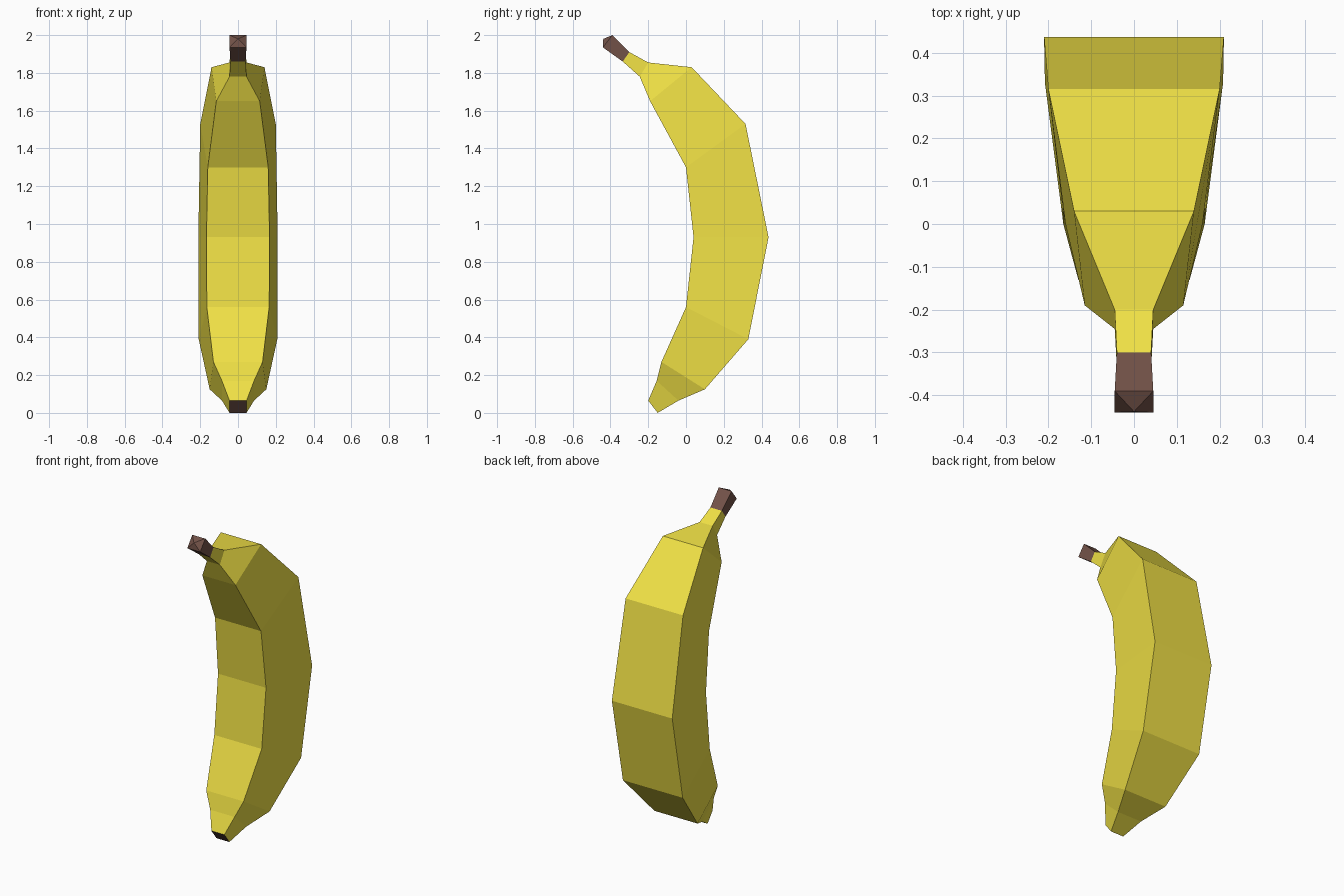
import bpy

if "Cube" in bpy.data.objects:
    bpy.data.objects.remove(bpy.data.objects["Cube"])

# Each ring: inner (y, z, half width), outer (y, z, half width); top to bottom
stem_rings = [
    ((-0.44, 1.935, 0.045), (-0.39, 2.0, 0.045)),
    ((-0.335, 1.86, 0.04), (-0.30, 1.91, 0.04)),
]
body_rings = [
    stem_rings[-1],
    ((-0.245, 1.78, 0.045), (-0.20, 1.855, 0.045)),
    ((-0.19, 1.65, 0.115), (0.03, 1.83, 0.14)),
    ((0.0, 1.30, 0.16), (0.315, 1.53, 0.20)),
    ((0.04, 0.93, 0.167), (0.437, 0.93, 0.21)),
    ((0.0, 0.56, 0.165), (0.33, 0.39, 0.208)),
    ((-0.13, 0.27, 0.13), (0.10, 0.125, 0.15)),
    ((-0.155, 0.17, 0.085), (-0.04, 0.065, 0.085)),
    ((-0.20, 0.065, 0.045), (-0.15, 0.0, 0.045)),
]


def material(name, color):
    mat = bpy.data.materials.new(name)
    mat.diffuse_color = color
    mat.use_nodes = True
    mat.node_tree.nodes["Principled BSDF"].inputs["Base Color"].default_value = mat.diffuse_color
    return mat


def loft(name, rings, mat, apex=None, cap_end=False):
    """Four-sided tube through the rings, with optional pointed top and flat end."""
    verts, faces = [], []
    for (yi, zi, wi), (yo, zo, wo) in rings:
        verts += [(-wi, yi, zi), (wi, yi, zi), (wo, yo, zo), (-wo, yo, zo)]
    for r in range(len(rings) - 1):
        a, b = 4 * r, 4 * r + 4
        for i in range(4):
            j = (i + 1) % 4
            faces.append((a + i, b + i, b + j, a + j))
    if apex:
        verts.append(apex)
        faces += [(i, (i + 1) % 4, len(verts) - 1) for i in range(4)]
    if cap_end:
        e = 4 * (len(rings) - 1)
        faces.append((e + 3, e + 2, e + 1, e))
    mesh = bpy.data.meshes.new(name)
    mesh.from_pydata(verts, [], faces)
    mesh.materials.append(mat)
    obj = bpy.data.objects.new(name, mesh)
    bpy.context.collection.objects.link(obj)
    return obj


yellow = material("peel_yellow", (0.87, 0.75, 0.06, 1))
brown = material("stem_brown", (0.17, 0.085, 0.065, 1))
dark = material("tip_brown", (0.10, 0.05, 0.04, 1))

# Curved peel, stem with a pointed cut end, and the dark blossom tip
loft("banana_body", body_rings, yellow)
loft("stem", stem_rings, brown, apex=(0, -0.438, 1.98))
loft("blossom_tip", body_rings[-1:], dark, cap_end=True)
